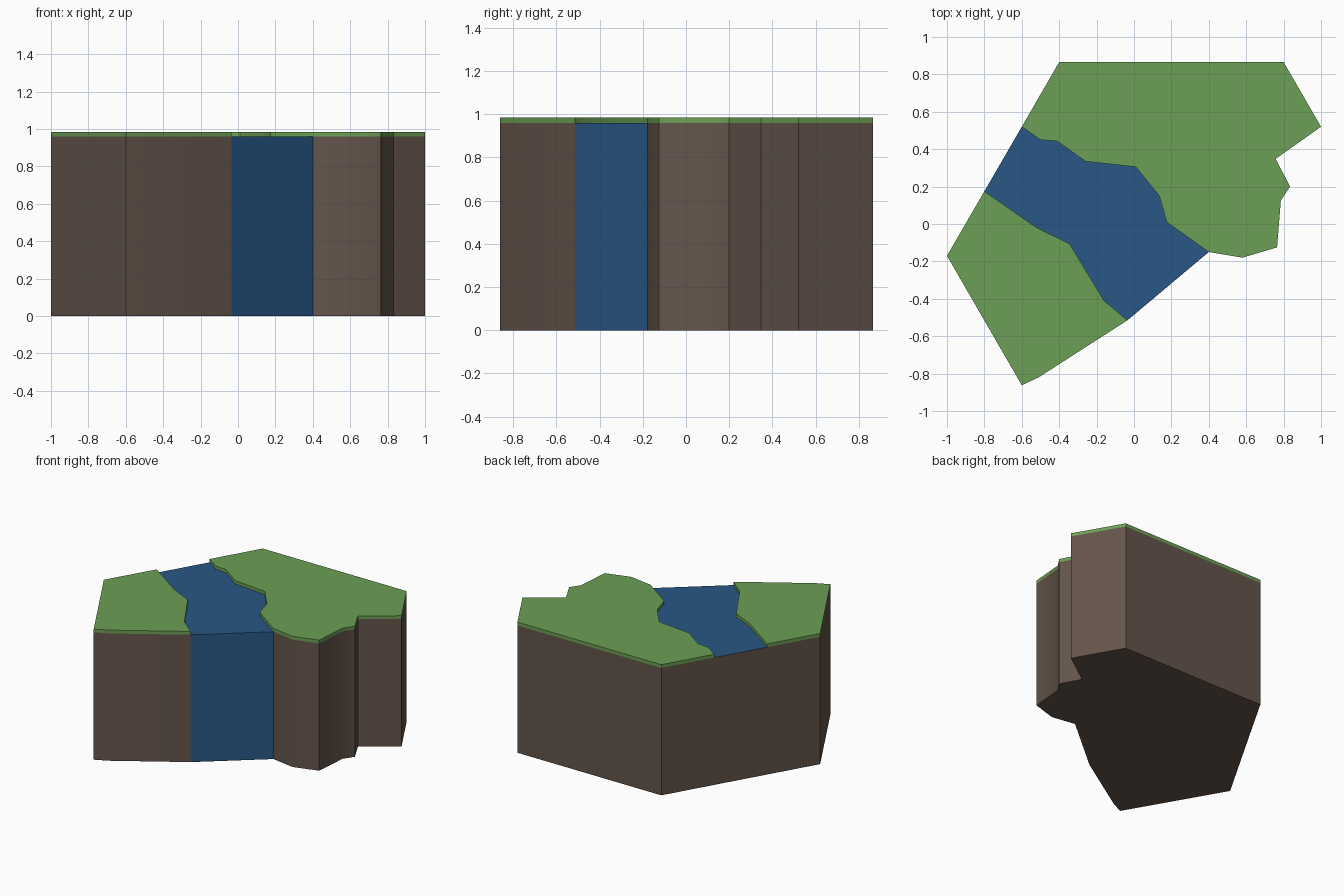
import bpy
from math import radians

if "Cube" in bpy.data.objects:
    bpy.data.objects.remove(bpy.data.objects["Cube"])

WATER_Z, GRASS_Z = 0.96, 0.985

# Plan curves, all listed counter-clockwise around their land mass
north_bank = [(-0.6, 0.52), (-0.5, 0.45), (-0.41, 0.443), (-0.26, 0.335),
              (0.01, 0.305), (0.135, 0.15), (0.175, 0.01), (0.4, -0.15)]
north_coast = [(0.58, -0.18), (0.765, -0.125), (0.785, 0.125), (0.835, 0.2),
               (0.757, 0.348), (1.0, 0.52), (0.8, 0.866), (-0.4, 0.866)]
south_bank = [(-0.035, -0.515), (-0.16, -0.41), (-0.345, -0.105),
              (-0.52, -0.02), (-0.8, 0.175)]
south_coast = [(-1.0, -0.17), (-0.6, -0.862), (-0.51, -0.82)]


def material(name, rgb):
    mat = bpy.data.materials.new(name)
    mat.diffuse_color = (*rgb, 1)
    mat.use_nodes = True
    mat.node_tree.nodes["Principled BSDF"].inputs["Base Color"].default_value = mat.diffuse_color
    return mat


def slab(name, outline, z0, z1, mat, walls=None, top=False, bottom=False):
    """Extruded outline with a chosen set of walls and caps."""
    n = len(outline)
    verts = [(x, y, z) for z in (z0, z1) for x, y in outline]
    faces = [(i, (i + 1) % n, n + (i + 1) % n, n + i)
             for i in (range(n) if walls is None else walls)]
    if top:
        faces.append(tuple(range(n, 2 * n)))
    if bottom:
        faces.append(tuple(reversed(range(n))))
    mesh = bpy.data.meshes.new(name)
    mesh.from_pydata(verts, [], faces)
    mesh.materials.append(mat)
    obj = bpy.data.objects.new(name, mesh)
    bpy.context.collection.objects.link(obj)
    # Soft bends on the cliffs, crisp corners elsewhere
    bpy.context.view_layer.objects.active = obj
    obj.select_set(True)
    bpy.ops.object.shade_smooth_by_angle(angle=radians(30))
    obj.select_set(False)
    return obj


grass = material("grass", (0.15, 0.35, 0.09))
earth = material("earth", (0.13, 0.09, 0.07))
water = material("water", (0.022, 0.095, 0.24))

# Grass layers either side of the river
slab("north_grass", north_bank + north_coast, WATER_Z, GRASS_Z, grass, top=True)
slab("south_grass", south_bank + south_coast, WATER_Z, GRASS_Z, grass, top=True)

# River surface and the waterfall at its mouth (last wall closes the outline)
river = north_bank[::-1] + south_bank[::-1]
slab("river", river, 0, WATER_Z, water, walls=[len(river) - 1], top=True)

# Earth block, left open at the waterfall
block = ([north_bank[-1]] + north_coast + [north_bank[0], south_bank[-1]]
         + south_coast + [south_bank[0]])
slab("earth_block", block, 0, WATER_Z, earth,
     walls=range(len(block) - 1), bottom=True)

# Drop the unused river-bed vertices
mesh = bpy.data.objects["river"].data
import bmesh
bm = bmesh.new()
bm.from_mesh(mesh)
bmesh.ops.delete(bm, geom=[v for v in bm.verts if not v.link_faces], context='VERTS')
bm.to_mesh(mesh)
bm.free()
